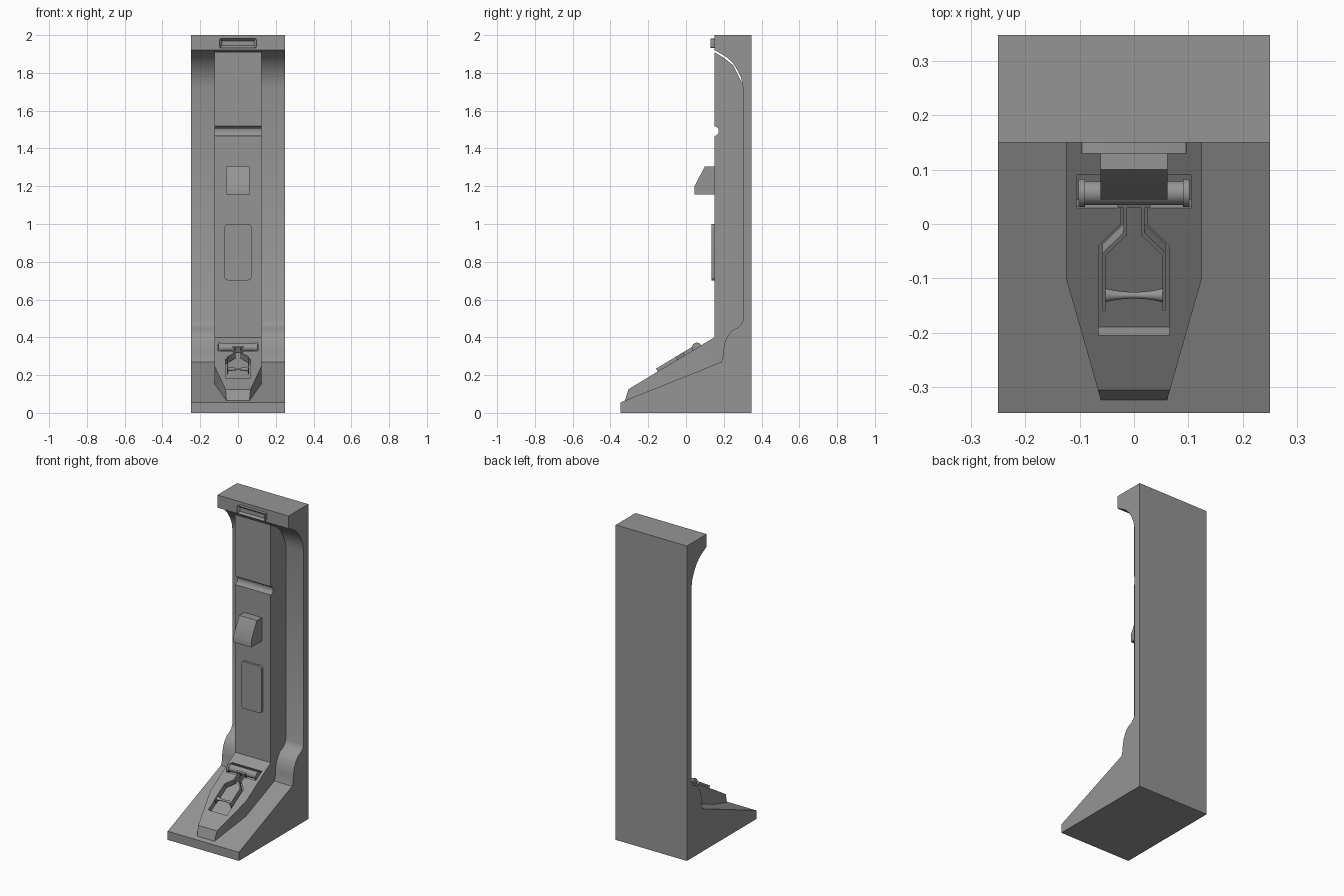
import bpy, bmesh, math
from mathutils import Matrix, Vector

cube = bpy.data.objects.get("Cube")
if cube:
    bpy.data.objects.remove(cube, do_unlink=True)

grey = bpy.data.materials.new("stone_grey")
grey.use_nodes = True
colour = (0.3, 0.3, 0.3, 1)
grey.diffuse_color = colour
grey.node_tree.nodes["Principled BSDF"].inputs["Base Color"].default_value = colour


def frame(a, b, c, origin=(0, 0, 0)):
    """Matrix whose local axes are a, b, c."""
    m = Matrix((a, b, c)).transposed().to_4x4()
    m.translation = Vector(origin)
    return m


ANGLE = math.atan2(0.275, 0.455)
CO, SI = math.cos(ANGLE), math.sin(ANGLE)
SIDE = frame((0, 1, 0), (0, 0, 1), (1, 0, 0))
FRONT = frame((1, 0, 0), (0, 0, 1), (0, -1, 0))
SLOPE = frame((1, 0, 0), (0, CO, SI), (0, -SI, CO), (0, 0, 0.309))


def finish(name, bm, matrix=None):
    bmesh.ops.recalc_face_normals(bm, faces=bm.faces)
    if matrix:
        bm.transform(matrix)
    mesh = bpy.data.meshes.new(name)
    bm.to_mesh(mesh)
    bm.free()
    mesh.materials.append(grey)
    obj = bpy.data.objects.new(name, mesh)
    bpy.context.collection.objects.link(obj)
    return obj


def prism_bm(points, low, high):
    bm = bmesh.new()
    face = bm.faces.new([bm.verts.new((p[0], p[1], low)) for p in points])
    new = bmesh.ops.extrude_face_region(bm, geom=[face])["geom"]
    verts = [g for g in new if isinstance(g, bmesh.types.BMVert)]
    bmesh.ops.translate(bm, verts=verts, vec=(0, 0, high - low))
    bmesh.ops.recalc_face_normals(bm, faces=bm.faces)
    return bm


def prism(name, points, low, high, matrix):
    return finish(name, prism_bm(points, low, high), matrix)


def rounded(w, low, high, r, steps=5):
    pts = []
    corners = [(w - r, high - r), (r - w, high - r), (r - w, low + r), (w - r, low + r)]
    for i, (cx, cy) in enumerate(corners):
        for k in range(steps + 1):
            t = math.pi / 2 * (i + k / steps)
            pts.append((cx + r * math.cos(t), cy + r * math.sin(t)))
    return pts


def lathe(name, profile, v, w, sides=24):
    """Turn (x, radius) pairs about a crosswise axis on the slope."""
    bm = bmesh.new()
    turn = [2 * math.pi * i / sides for i in range(sides)]
    rings = [[bm.verts.new((x, v + r * math.cos(t), w + r * math.sin(t))) for t in turn]
             for x, r in profile]
    for a, b in zip(rings, rings[1:]):
        for i in range(sides):
            j = (i + 1) % sides
            bm.faces.new((a[i], a[j], b[j], b[i]))
    bm.faces.new(rings[0])
    bm.faces.new(rings[-1])
    return finish(name, bm, SLOPE)


# Base block, back wall and overhanging top in one section
prism("main_body", [
    (-0.348, 0), (0.348, 0), (0.348, 2), (0.15, 2), (0.15, 1.92),
    (0.185, 1.902), (0.22, 1.88), (0.25, 1.85), (0.275, 1.81), (0.293, 1.77), (0.302, 1.72),
    (0.302, 0.49), (0.29, 0.465), (0.272, 0.45), (0.245, 0.437), (0.222, 0.41),
    (0.206, 0.375), (0.198, 0.33), (0.195, 0.295), (0.187, 0.27), (-0.348, 0.055)],
    -0.25, 0.25, SIDE)

# Central column with a groove, running down into a tapered foot
bm = prism_bm([
    (0.15, 0.4), (0.15, 1.465), (0.163, 1.47), (0.171, 1.48), (0.173, 1.492),
    (0.171, 1.504), (0.163, 1.513), (0.15, 1.518), (0.15, 1.91),
    (0.2, 1.88), (0.25, 1.84), (0.29, 1.76), (0.32, 1.7), (0.32, 0.03),
    (-0.335, 0.03), (-0.322, 0.07), (-0.305, 0.125)], -0.125, 0.125)
bm.transform(SIDE)
for s in (-1, 1):
    geom = bm.verts[:] + bm.edges[:] + bm.faces[:]
    cut = bmesh.ops.bisect_plane(bm, geom=geom, plane_co=(s * 0.125, -0.1, 0),
                                 plane_no=(s * 0.22, -0.063, 0), clear_outer=True)
    edges = [e for e in cut["geom_cut"] if isinstance(e, bmesh.types.BMEdge)]
    bmesh.ops.holes_fill(bm, edges=edges)
column = finish("column_and_foot", bm)

# Keyhole-shaped recess in the sloping foot
half = [(0.065, -0.24), (0.065, -0.047), (0.024, 0.0), (0.024, 0.035), (0.105, 0.035), (0.105, 0.105)]
cutter = prism("recess_cutter", half + [(-x, y) for x, y in reversed(half)], -0.03, 0.08, SLOPE)
cutter.hide_render = True
mod = column.modifiers.new("recess", "BOOLEAN")
mod.operation = "DIFFERENCE"
mod.solver = "EXACT"
mod.object = cutter
bpy.context.view_layer.objects.active = column
bpy.ops.object.modifier_apply(modifier=mod.name)
bpy.data.objects.remove(cutter, do_unlink=True)

# Roller, clip and forked arm lying in the recess
lathe("roller", [(-0.102, 0.026), (-0.09, 0.026), (-0.09, 0.022),
                 (0.09, 0.022), (0.09, 0.026), (0.102, 0.026)], 0.068, 0.002)
arm = [(0.052, -0.175), (0.058, -0.175), (0.058, -0.052), (0.019, -0.008),
       (0.019, 0.055), (0.013, 0.055), (0.013, -0.013), (0.052, -0.056)]
for side, s in (("left", 1), ("right", -1)):
    prism(side + "_fork_arm", [(s * x, y) for x, y in arm], -0.015, 0.018, SLOPE)
prism("arm_clip", rounded(0.03, 0.045, 0.056, 0.003), -0.015, 0.018, SLOPE)
waist = [(0.053 * k / 6, 0.006 + 0.007 * (k / 6) ** 2) for k in range(-6, 7)]
lathe("fork_crossbar", waist, -0.152, 0.002)

# Fittings on the column face
prism("wedge_box", [(0.16, 1.155), (0.045, 1.155), (0.045, 1.2), (0.1, 1.305), (0.16, 1.305)],
      -0.062, 0.062, SIDE)
prism("front_panel", rounded(0.071, 0.702, 1.0, 0.018), -0.16, -0.135, FRONT)

# Framed plate on the overhang
bm = prism_bm(rounded(0.097, 1.932, 1.981, 0.005, 2), -0.16, -0.13)
front = [f for f in bm.faces if f.normal.z > 0.9]
bmesh.ops.inset_region(bm, faces=front, thickness=0.012)
bmesh.ops.translate(bm, verts=front[0].verts[:], vec=(0, 0, -0.012))
finish("top_plate", bm, FRONT)

# Smooth curved parts, keep hard edges
for obj in bpy.context.collection.objects:
    if obj.type == "MESH" and grey.name in obj.data.materials:
        obj.select_set(True)
        bpy.context.view_layer.objects.active = obj
bpy.ops.object.shade_smooth_by_angle(angle=math.radians(30))
